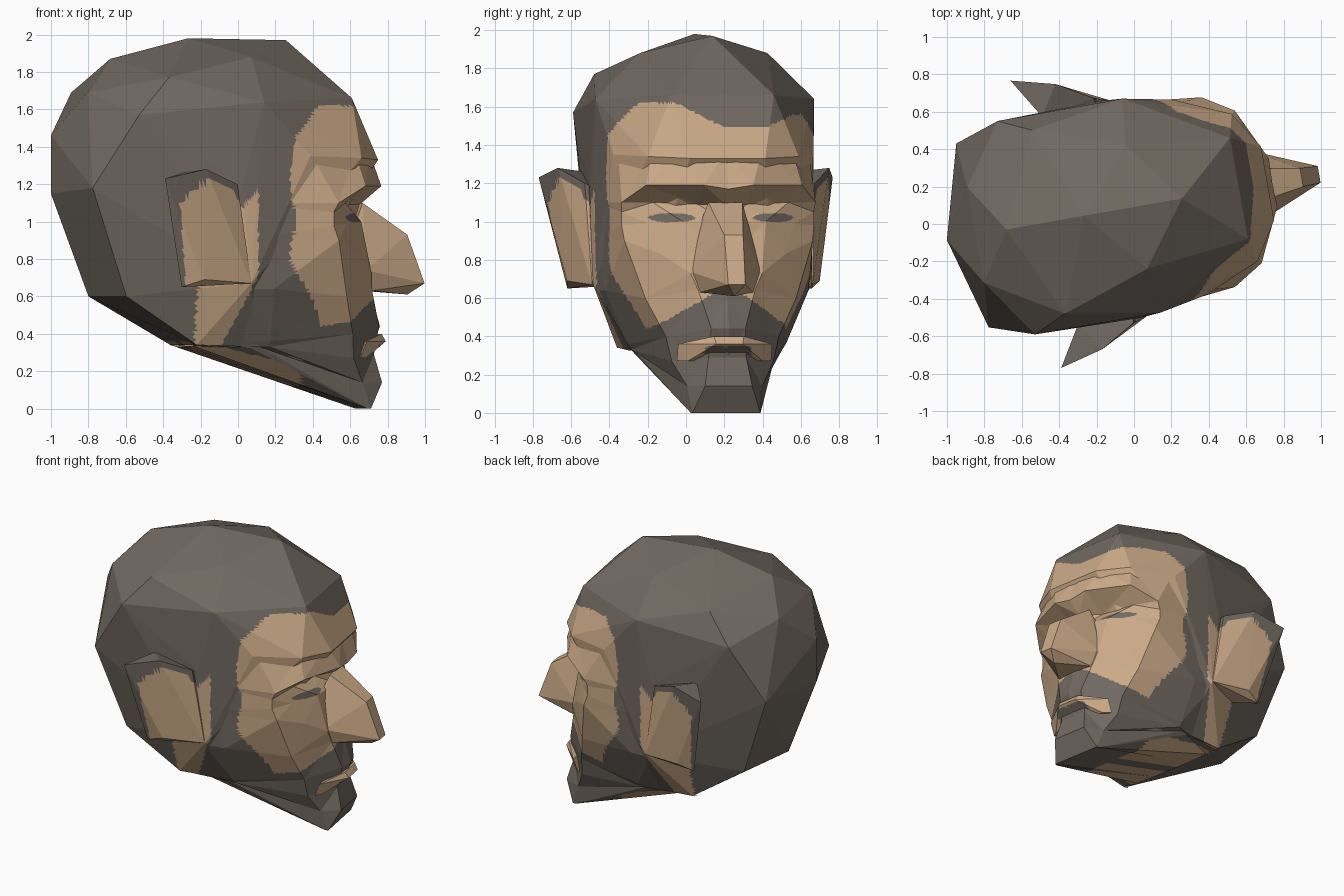
import bpy, bmesh, math
from mathutils import Matrix

# The head looks along +x, turned 10 degrees about z
PLACE = Matrix.Translation((0, 0.091, 0)) @ Matrix.Rotation(math.radians(10), 4, 'Z')


def material(name, rgb):
    m = bpy.data.materials.new(name)
    m.diffuse_color = (*rgb, 1)
    return m


SKIN = material("tan_skin", (0.60, 0.40, 0.245))
HAIR = material("dark_hair", (0.165, 0.14, 0.12))


def clip(t):
    return max(0.0, min(1.0, t))


def finish(bm, name, is_skin, cuts):
    """Split facets finely without bending them, then colour by position."""
    bmesh.ops.recalc_face_normals(bm, faces=bm.faces)
    bmesh.ops.triangulate(bm, faces=bm.faces)
    if cuts:
        bmesh.ops.subdivide_edges(bm, edges=bm.edges, cuts=cuts, use_grid_fill=True)
    bm.normal_update()
    for f in bm.faces:
        c = f.calc_center_median()
        f.material_index = 0 if is_skin(c.x, c.y, c.z, f.normal) else 1
    bm.transform(PLACE)
    me = bpy.data.meshes.new(name)
    bm.to_mesh(me)
    bm.free()
    me.materials.append(SKIN)
    me.materials.append(HAIR)
    ob = bpy.data.objects.new(name, me)
    bpy.context.collection.objects.link(ob)


def hull(name, pts, is_skin, cuts=0, sides=(1, -1)):
    bm = bmesh.new()
    for s in sides:
        for x, y, z in pts:
            bm.verts.new((x, y * s, z))
    bmesh.ops.remove_doubles(bm, verts=bm.verts, dist=0.001)
    r = bmesh.ops.convex_hull(bm, input=bm.verts)
    junk = {v for v in r["geom_interior"] + r["geom_unused"] if isinstance(v, bmesh.types.BMVert)}
    bmesh.ops.delete(bm, geom=list(junk), context='VERTS')
    finish(bm, name, is_skin, cuts)


def head_skin(x, side_y, z, n):
    y = abs(side_y)
    if n.z < -0.5 and z < 0.36:                          # under the jaw
        return x < 0.3 and 0.05 < y < 0.34
    if x < 0.01:                                         # around and below the ears
        if z > 0.68:
            return -0.11 < x and z < 1.16 + x
        return -0.31 < x < -0.16 + 0.45 * (z - 0.34)
    if ((y - 0.27) / 0.115) ** 2 + ((z - 1.02) / 0.024) ** 2 < 1 and x > 0.45:
        return False                                     # eyes
    if z < 0.64 and y < 0.05 + (0.64 - z) * 1.6:         # beard
        return False
    hairline = 1.49 + 0.13 * clip(-side_y / 0.25) + 0.07 * clip((side_y - 0.2) / 0.2)
    edge = 0.2 + 0.5 * max(0, 0.8 - z) + max(0, z - 1.45) + 0.015 * math.sin(z * 14)
    return z < hairline and x > edge and z > 0.37


# Skull: half the corner points, mirrored
hull("skull", [
    (-1.016, 0, 1.46), (-1.016, 0, 1.15), (-0.693, 0, 1.87), (-0.27, 0, 1.98),
    (0.26, 0, 1.97), (-0.86, 0.26, 1.69), (-0.463, 0.498, 1.77), (0.012, 0.338, 1.88),
    (0.57, 0.274, 1.66), (0.04, 0.581, 1.64), (-0.639, 0.579, 1.57),
    (-0.877, 0.499, 1.18), (-0.812, 0, 0.6), (-0.68, 0.42, 0.60), (-0.295, 0.406, 0.34),
    (0.034, 0.38, 0.33), (-0.03, 0.58, 0.67), (-0.08, 0.59, 1.2),
    (0.725, 0.2, 1.33), (0.6, 0.4, 1.34), (0.3, 0.53, 1.35)], head_skin, 19)

# Face: rows from forehead to under the chin, each from the middle outwards
rows = [
    [(.69, 0, 1.37), (.68, .19, 1.37), (.57, .37, 1.37), (.3, .505, 1.37)],
    [(.75, 0, 1.17), (.755, .13, 1.19), (.62, .414, 1.19), (.457, .515, 1.1)],
    [(.66, 0, 1.09), (.57, .13, 1.09), (.52, .36, 1.1), (.43, .51, 1.05)],
    [(.66, 0, 1.0), (.63, .22, 1.0), (.52, .39, .99), (.43, .51, .98)],
    [(.68, 0, .8), (.69, .19, .73), (.59, .33, .83), (.46, .50, .9)],
    [(.72, 0, .63), (.70, .15, .64), (.52, .40, .6), (.1, .54, .64)],
    [(.77, 0, .44), (.75, .09, .44), (.57, .3, .4), (.1, .42, .36)],
    [(.72, 0, .29), (.72, .1, .29), (.58, .27, .27), (.1, .40, .33)],
    [(.76, 0, .14), (.76, .125, .14), (.64, .2, .14), (.05, .38, .33)],
    [(.69, 0, 0), (.69, .18, 0), (.67, .185, 0), (.0, .38, .325)],
    [(-.3, 0, .33), (-.3, .15, .33), (-.3, .3, .335), (-.3, .40, .34)]]
bm = bmesh.new()
grid = []
for row in rows:
    x, y, z = row[-1]
    half = row + [(min(-0.05, x - 0.02), min(0.57, 0.39 + 0.55 * (z - 0.34)), z)]
    full = [(a, -b, c) for a, b, c in half[:0:-1]] + half
    grid.append([bm.verts.new(p) for p in full])
for a, b in zip(grid, grid[1:]):
    for i in range(len(a) - 1):
        bm.faces.new((a[i], a[i + 1], b[i + 1], b[i]))
finish(bm, "face", head_skin, 15)

# Nose
hull("nose", [
    (.66, .09, 1.1), (.60, .14, .95), (.66, .19, .74), (.91, .05, .93),
    (1.005, .045, .67), (.92, 0, .61), (.70, .14, .63)], lambda x, y, z, n: True)

# Lips: skin above and at the corners, dark below the middle
hull("lips", [
    (.79, .07, .36), (.765, .08, .40), (.655, .25, .36), (.62, .25, .27),
    (.70, .08, .34), (.66, .2, .27)],
    lambda x, y, z, n: abs(y) > 0.12 or z > 0.345, 7)

# Ears
for side, s in (("left", 1), ("right", -1)):
    hull(side + "_ear", [
        (-.533, .78, 1.23), (-.30, .72, 1.28), (-.11, .61, 1.2), (-.03, .585, .67),
        (-.30, .67, .69), (-.42, .648, .65), (-.40, .56, 1.26), (-.3, .5, .66),
        (-.1, .5, 1.15)],
        lambda x, y, z, n: z < 1.22 - 4 * (x + 0.26) ** 2 and n.x > -0.75
        and x > -0.40 - 0.1 * (z - 0.65), 11, (s,))
